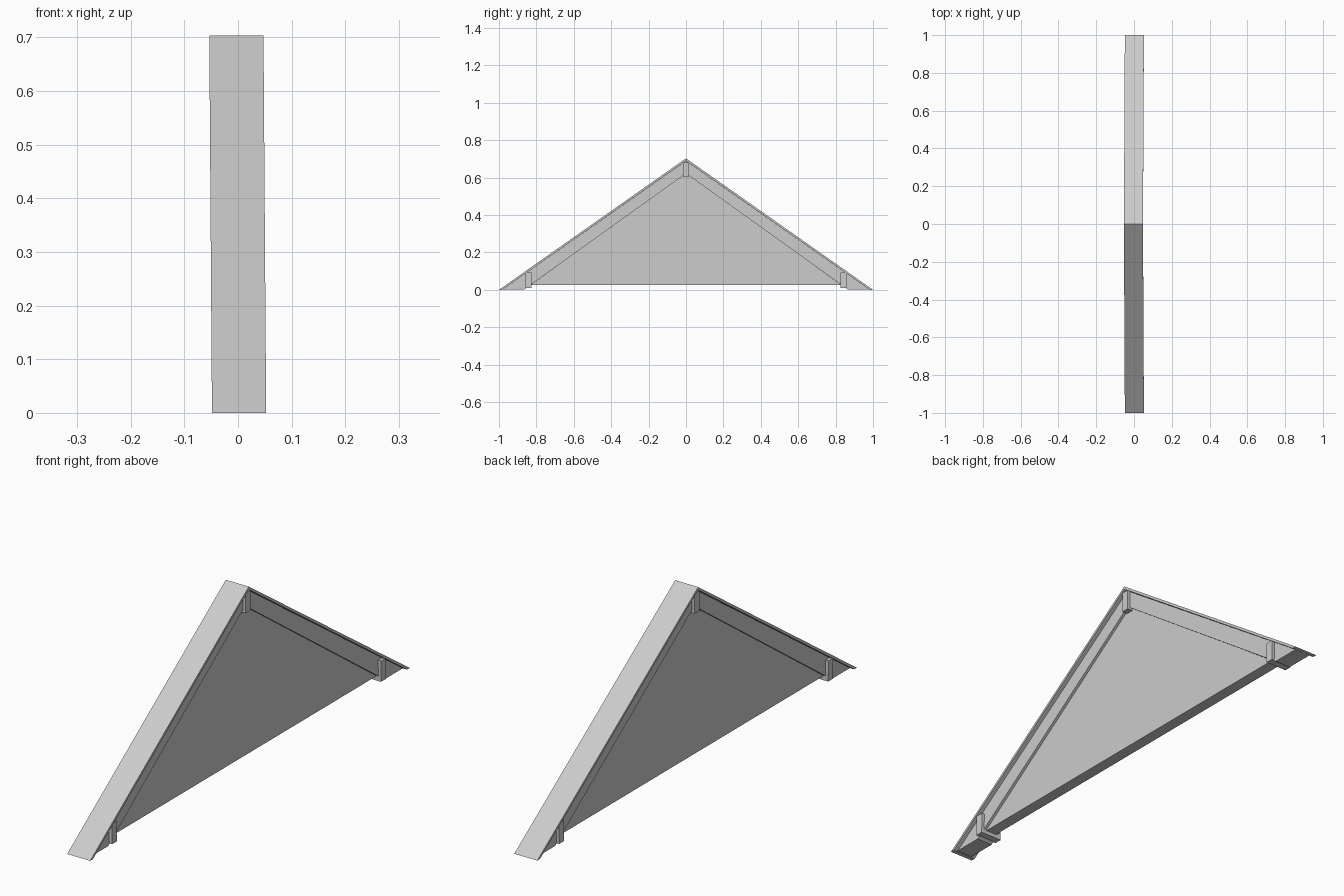
import bpy, bmesh

if "Cube" in bpy.data.objects:
    bpy.data.objects.remove(bpy.data.objects["Cube"])

RISE = 0.703


def extrude_x(name, profile, half):
    """Extrude a closed (y, z) profile along x, with the gable's slight lean."""
    bm = bmesh.new()

    def lean(z):
        return 0.002 - 0.005 * z / RISE

    face = bm.faces.new([bm.verts.new((lean(z) - half, y, z)) for y, z in profile])
    ext = bmesh.ops.extrude_face_region(bm, geom=[face])
    verts = [g for g in ext["geom"] if isinstance(g, bmesh.types.BMVert)]
    bmesh.ops.translate(bm, verts=verts, vec=(2 * half, 0, 0))
    bmesh.ops.recalc_face_normals(bm, faces=bm.faces)
    me = bpy.data.meshes.new(name)
    bm.to_mesh(me)
    bm.free()
    ob = bpy.data.objects.new(name, me)
    bpy.context.collection.objects.link(ob)
    return ob


def chevron(name, outer, apex, inner, inner_apex, half, z=0.0):
    """Inverted V with feet cut level."""
    return extrude_x(name, [(-outer, z), (0, apex), (outer, z),
                            (inner, z), (0, inner_apex), (-inner, z)], half)


def purlin(name, y, z0, z1):
    w = 0.015
    return extrude_x(name, [(y - w, z0), (y + w, z0), (y + w, z1), (y - w, z1)], 0.046)


# Thin roof covering
chevron("roof_sheet", 1.0, RISE, 0.983, 0.691, 0.0505)
# Rafters below the covering
chevron("rafters", 0.98, 0.690, 0.865, 0.622, 0.034, 0.002)
# Recessed gable wall
extrude_x("gable_panel", [(-0.832, 0.025), (0, 0.624), (0.832, 0.025)], 0.023)
# Beam ends passing through at ridge and eaves
purlin("ridge_beam", 0, 0.602, 0.682)
for side, y in (("front", -0.842), ("back", 0.842)):
    purlin(side + "_eave_beam", y, 0.01, 0.092)
